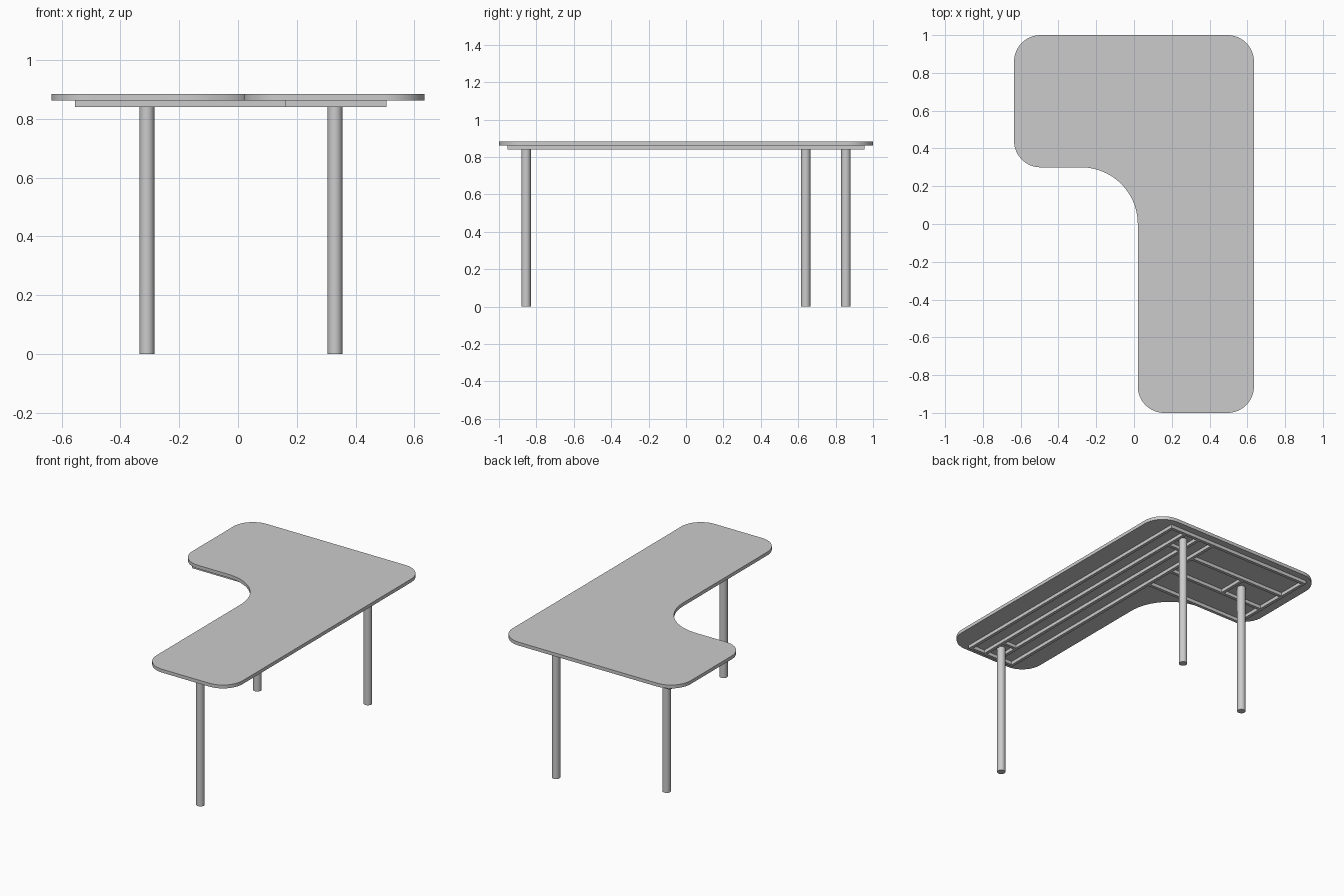
import bpy, bmesh, math

if "Cube" in bpy.data.objects:
    bpy.data.objects.remove(bpy.data.objects["Cube"])

TOP_Z, RAIL_TOP, RAIL_BOT = 0.884, 0.862, 0.84
W = 0.02  # rail width


def arc(cx, cy, r, a0, a1, n=16):
    return [(cx + r * math.cos(math.radians(a0 + (a1 - a0) * i / n)),
             cy + r * math.sin(math.radians(a0 + (a1 - a0) * i / n))) for i in range(n + 1)]


def finish(bm, name):
    bmesh.ops.recalc_face_normals(bm, faces=bm.faces)
    mesh = bpy.data.meshes.new(name)
    bm.to_mesh(mesh)
    bm.free()
    ob = bpy.data.objects.new(name, mesh)
    bpy.context.collection.objects.link(ob)
    bpy.ops.object.select_all(action='DESELECT')
    ob.select_set(True)
    bpy.context.view_layer.objects.active = ob
    bpy.ops.object.shade_smooth_by_angle(angle=math.radians(30))
    return ob


def rail(name, x0, x1, y0, y1):
    bm = bmesh.new()
    bmesh.ops.create_cube(bm, size=1)
    for v in bm.verts:
        v.co.x = x0 if v.co.x < 0 else x1
        v.co.y = y0 if v.co.y < 0 else y1
        v.co.z = RAIL_BOT if v.co.z < 0 else RAIL_TOP
    finish(bm, name)


# L-shaped tabletop with rounded corners and a concave inner corner
R = 0.14
outline = (arc(0.635 - R, 1 - R, R, 0, 90) + arc(-0.635 + R, 1 - R, R, 90, 180)
           + arc(-0.635 + R, 0.30 + R, R, 180, 270) + arc(-0.28, 0.0, 0.30, 90, 0, 24)
           + arc(0.02 + R, -1 + R, R, 180, 270) + arc(0.635 - R, -1 + R, R, 270, 360))
bm = bmesh.new()
face = bm.faces.new([bm.verts.new((x, y, RAIL_TOP)) for x, y in outline])
ext = bmesh.ops.extrude_face_region(bm, geom=[face])
for v in ext['geom']:
    if isinstance(v, bmesh.types.BMVert):
        v.co.z = TOP_Z
if not face.is_valid or len([f for f in bm.faces if len(f.verts) > 4]) < 2:
    bm.faces.new([v for v in bm.verts if v.co.z < TOP_Z - 0.001])
finish(bm, "tabletop")

# Long wing frame: four rails along y, closed at both ends
for i, x in enumerate((0.16, 0.27, 0.375, 0.485)):
    rail(f"long_rail_{i}", x, x + W, -0.935, 0.935)
rail("long_front_end_rail", 0.16, 0.505, -0.955, -0.935)
rail("long_back_end_rail", 0.16, 0.505, 0.935, 0.955)
for name, y in (("front", -0.785), ("back", 0.765)):
    rail(f"long_{name}_cross_rail", 0.29, 0.375, y, y + W)

# Short wing frame: four rails along x, closed at the outer end
for i, y in enumerate((0.325, 0.53, 0.73, 0.935)):
    rail(f"short_rail_{i}", -0.535, 0.16, y, y + W)
rail("short_end_rail", -0.555, -0.535, 0.325, 0.955)
rail("short_cross_rail", -0.25, -0.23, 0.55, 0.73)

# Round legs
for name, x, y in (("front_leg", 0.33, -0.855), ("back_leg", 0.33, 0.855), ("side_leg", -0.31, 0.64)):
    bm = bmesh.new()
    bmesh.ops.create_cone(bm, cap_ends=True, segments=32, radius1=0.025, radius2=0.025, depth=RAIL_TOP)
    bmesh.ops.translate(bm, verts=bm.verts, vec=(x, y, RAIL_TOP / 2))
    finish(bm, name)
